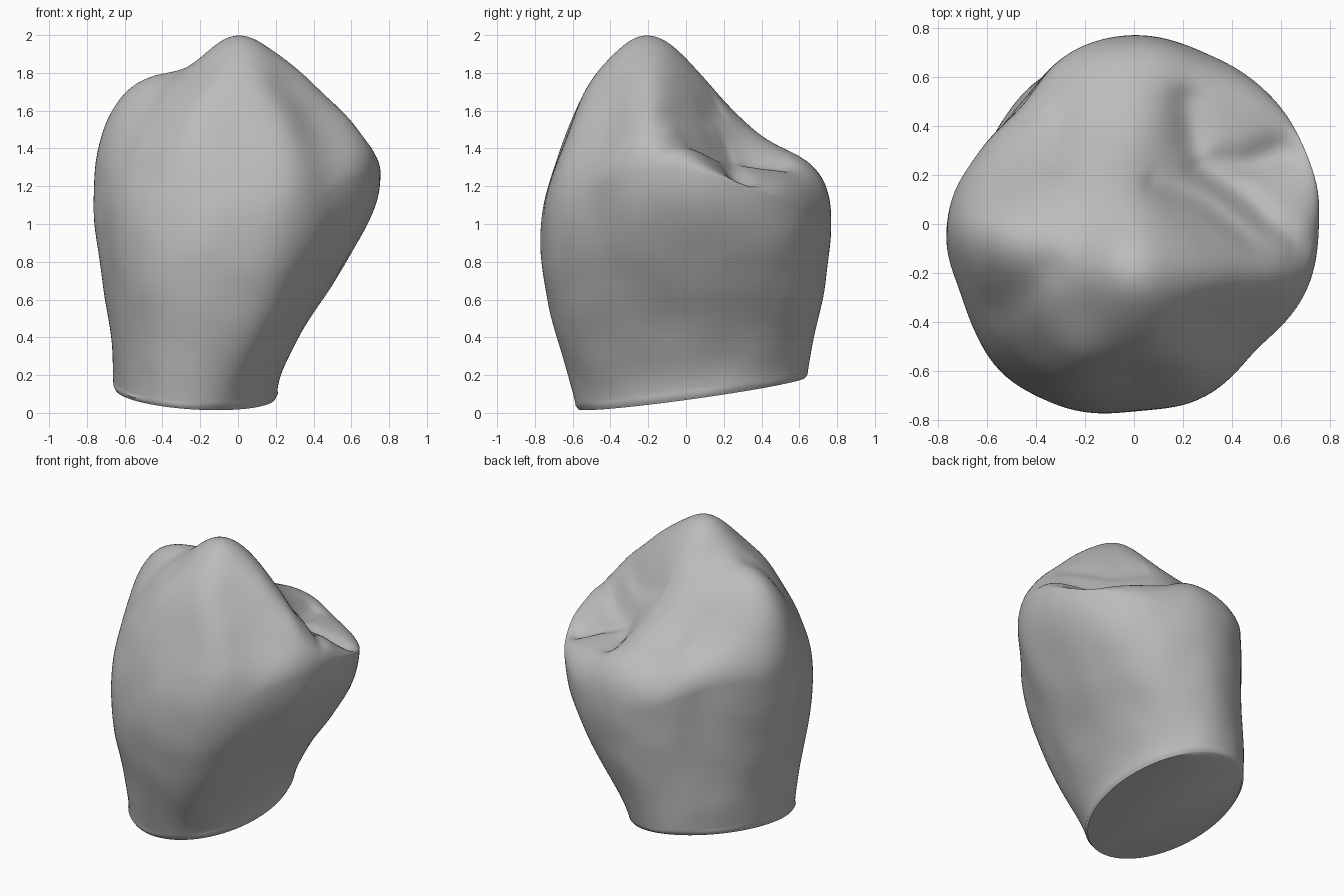
import bpy, bmesh, math
from mathutils import Vector, noise

old = bpy.data.objects.get("Cube")
if old:
    bpy.data.objects.remove(old, do_unlink=True)

SEGMENTS, SIDE_RINGS, CAP_RINGS = 144, 50, 64

# widest outline seen from above: radius at equal angles, starting at +x
OUTLINE = [.755, .76, .765, .755, .77, .74, .66, .705,
           .765, .76, .81, .8, .765, .76, .715, .75]

# landmarks of the upper surface
LANDMARKS = {
    "front": [(.02, -.2, 2), (0, -.48, 1.87), (0, -.75, 1.55), (-.25, -.45, 1.79), (.3, -.5, 1.69)],
    "right_knuckle": [(-.7, -.05, 1.85), (-.5, 0, 1.81), (-.3, -.15, 1.84), (-.45, -.35, 1.73), (-.55, -.55, 1.56)],
    "left_ridge": [(.25, -.2, 1.88), (.47, -.2, 1.73), (.7, -.15, 1.62), (.55, -.45, 1.5), (.25, .05, 1.66),
                   (.5, 0, 1.53), (.7, .06, 1.42)],
    "back_slope": [(0, 0, 1.88), (-.05, .2, 1.65), (0, .4, 1.48), (0, .55, 1.44), (.05, .75, 1.46),
                   (-.25, .1, 1.73), (-.5, .25, 1.55), (-.3, .45, 1.42), (-.65, .3, 1.5)],
    "back_lobe": [(.28, .22, 1.4), (.55, .2, 1.31), (.28, .42, 1.34), (.42, .5, 1.33), (.7, .27, 1.25),
                  (.6, .45, 1.28), (.4, .65, 1.37)],
}
POINTS = [Vector(p) for group in LANDMARKS.values() for p in group]

# folds: path, depth, width
FOLDS = [
    ([(.08, .17), (.3, .08), (.5, -.08), (.68, -.17)], .03, .04),
    ([(.27, .24), (.42, .13), (.55, .01), (.7, -.1)], .06, .05),
    ([(.27, .24), (.45, .24), (.62, .3)], .05, .06),
    ([(.22, .5), (.24, .35), (.27, .24)], .04, .06),
    ([(-.3, .4), (-.32, .25)], .02, .05),
    ([(-.7, -.4), (-.5, -.33), (-.35, -.2)], .02, .08),
]


def spline(values, t):
    """Closed smooth curve through evenly spaced values."""
    n = len(values)
    i = int(t * n)
    f = t * n - i
    a, b, c, d = (values[(i + k) % n] for k in (-1, 0, 1, 2))
    return b + .5 * f * (c - a + f * (2 * a - 5 * b + 4 * c - d + f * (3 * (b - c) + d - a)))


def blend(x, y, values):
    """Weighted mean of the landmark values near a place."""
    total = weight = 0
    for p, v in zip(POINTS, values):
        w = math.exp(-((p.x - x) ** 2 + (p.y - y) ** 2) / .04)
        total += w * v
        weight += w
    return total / weight


# sharpen the blend until it meets the landmarks
heights = [p.z for p in POINTS]
for step in range(10):
    errors = [p.z - blend(p.x, p.y, heights) for p in POINTS]
    heights = [h + .7 * e for h, e in zip(heights, errors)]


def distance(place, path):
    best = 9
    for a, b in zip(path, path[1:]):
        a, b = Vector(a), Vector(b)
        ab = b - a
        t = min(1, max(0, (place - a).dot(ab) / ab.length_squared))
        best = min(best, (place - a - ab * t).length)
    return best


def fold_depth(x, y):
    place = Vector((x, y))
    return max(depth * math.exp(-(distance(place, path) / width) ** 2)
               for path, depth, width in FOLDS)


def rim(angle):
    """Widest point of the body in one direction."""
    r = spline(OUTLINE, angle / math.tau)
    lean = .08 * math.sin(2 * angle) - .09 * math.cos(angle - math.pi / 4)
    return Vector((r * math.cos(angle), r * math.sin(angle), 1.1 + .12 * math.cos(2 * angle) - lean))


def base(angle):
    """Tilted oval where the body is cut off."""
    x = -.225 + .435 * math.cos(angle)
    y = .03 + .61 * math.sin(angle) + .05 * math.cos(angle)
    return Vector((x, y, .083 + .14 * y - .07 * x))


def side_point(angle, u):
    low, high = base(angle), rim(angle)
    power = .85 + .2 * math.cos(2 * angle) - .12 * math.cos(angle)
    p = low.lerp(high, (u * u * (3 - 2 * u)) ** power)
    p.z = low.z + (high.z - low.z) * u
    tuck = .012 * max(0, 1 - u / .02)          # rounded lower edge
    p.x -= tuck * math.cos(angle)
    p.y -= tuck * math.sin(angle)
    return p


def cap_point(angle, k):
    edge = rim(angle)
    x, y = edge.x * k, edge.y * k
    top = blend(x, y, heights)
    fall = math.sqrt(max(0, 1 - k ** 4))
    return Vector((x, y, edge.z + (top - edge.z) * fall - fold_depth(x, y) * min(1, fall * 1.5)))


# body rings from the cut base, over the rim, to the middle of the top
bm = bmesh.new()
rings = []
angles = [math.tau * i / SEGMENTS for i in range(SEGMENTS)]
for j in range(SIDE_RINGS):
    u = (j / SIDE_RINGS) ** 1.2
    rings.append([bm.verts.new(side_point(a, u)) for a in angles])
for j in range(CAP_RINGS):
    k = math.cos(math.pi / 2 * j / CAP_RINGS)
    rings.append([bm.verts.new(cap_point(a, k)) for a in angles])
for lower, upper in zip(rings, rings[1:]):
    for i in range(SEGMENTS):
        n = (i + 1) % SEGMENTS
        bm.faces.new((lower[i], lower[n], upper[n], upper[i]))
centre = bm.verts.new(cap_point(0, 0))
for i in range(SEGMENTS):
    bm.faces.new((rings[-1][i], rings[-1][(i + 1) % SEGMENTS], centre))
bm.faces.new(list(reversed(rings[0])))

# soften, then add gentle hand-shaped unevenness
for step in range(3):
    bmesh.ops.smooth_vert(bm, verts=[v for r in rings[3:] for v in r] + [centre], factor=.5,
                          use_axis_x=True, use_axis_y=True, use_axis_z=True)
bm.normal_update()
shifts = [(v, v.normal * .008 * noise.noise(v.co * 4)) for r in rings[3:] for v in r]
for v, shift in shifts:
    v.co += shift

mesh = bpy.data.meshes.new("clay_body")
bm.to_mesh(mesh)
bm.free()
body = bpy.data.objects.new("clay_body", mesh)
bpy.context.collection.objects.link(body)

# material
clay = bpy.data.materials.new("grey_clay")
clay.use_nodes = True
colour = (.5, .5, .5, 1)
clay.diffuse_color = colour
clay.node_tree.nodes["Principled BSDF"].inputs["Base Color"].default_value = colour
mesh.materials.append(clay)

bpy.context.view_layer.objects.active = body
body.select_set(True)
bpy.ops.object.shade_smooth_by_angle(angle=math.radians(50))
